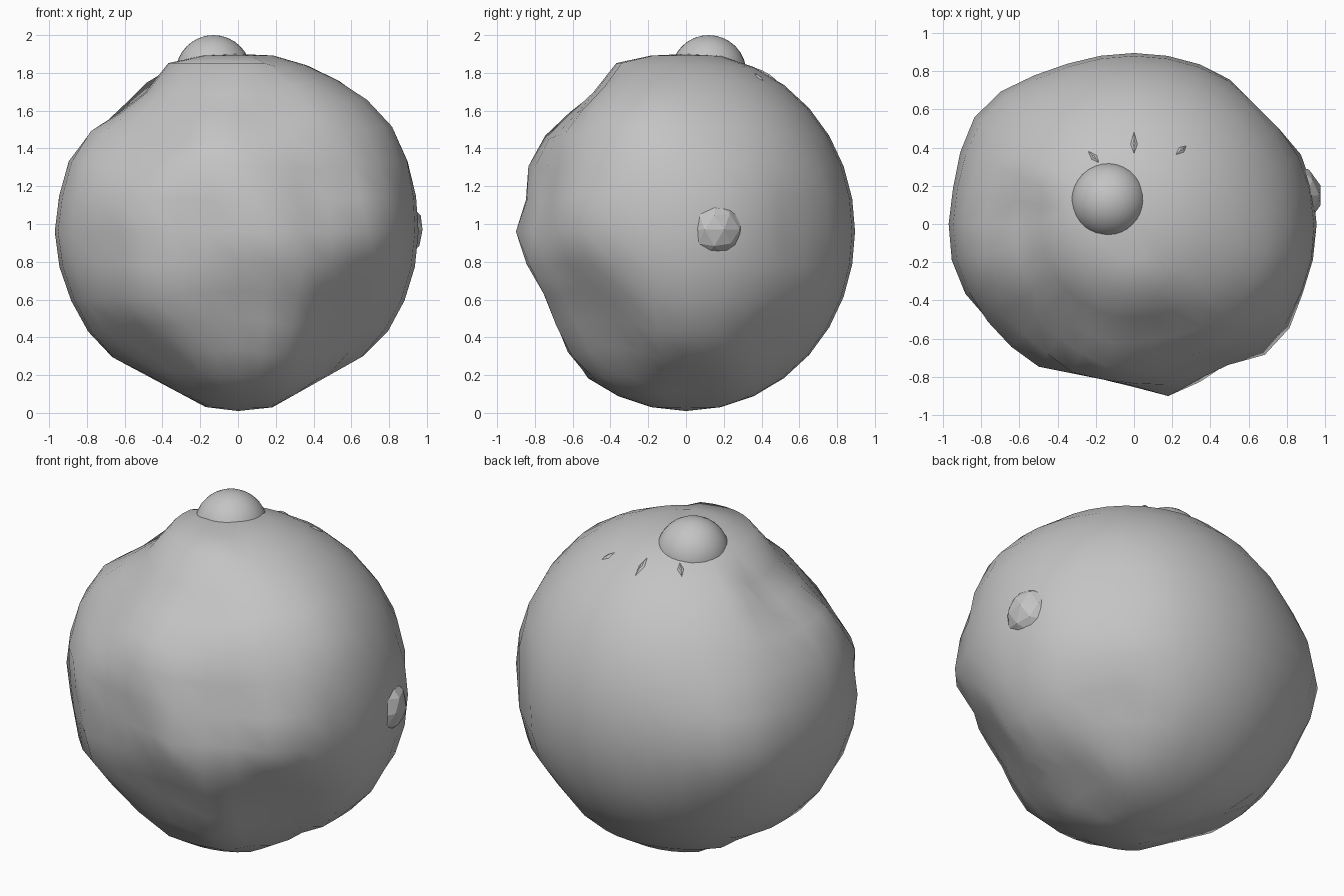
import bpy, bmesh, math
from mathutils import Matrix, Vector

if "Cube" in bpy.data.objects:
    bpy.data.objects.remove(bpy.data.objects["Cube"])

stone = bpy.data.materials.new("plain_grey")
stone.use_nodes = True
grey = (0.55, 0.55, 0.55, 1)
stone.diffuse_color = grey
stone.node_tree.nodes["Principled BSDF"].inputs["Base Color"].default_value = grey

CENTRE = Vector((0, 0, 0.96))
SEGMENTS, RINGS = 32, 16


def add_object(name, bm, location, smooth_angle=None):
    mesh = bpy.data.meshes.new(name)
    bm.to_mesh(mesh)
    bm.free()
    mesh.materials.append(stone)
    obj = bpy.data.objects.new(name, mesh)
    obj.location = location
    bpy.context.collection.objects.link(obj)
    if smooth_angle:
        bpy.ops.object.select_all(action='DESELECT')
        obj.select_set(True)
        bpy.context.view_layer.objects.active = obj
        bpy.ops.object.shade_smooth_by_angle(angle=math.radians(smooth_angle))
    return obj


# Flattened patches: outward direction and distance from the centre
flats = [
    ((-0.2, -1, 0), 0.83),          # front
    ((0.4, -0.9, 0.2), 0.85),       # front, left of the point
    ((0.6, -0.6, -0.5), 0.83),      # under the left front ridge
    ((0, -0.9, -0.4), 0.82),        # lower front
    ((0.1, -0.7, 0.7), 0.87),       # upper front
    ((-0.5, -0.6, 0.6), 0.85),      # upper right front
    ((-0.7, -0.7, -0.1), 0.89),     # right front
    ((-0.5, -0.5, -0.7), 0.87),     # lower right front
    ((-0.47, 0, -0.88), 0.9),       # lower right
    ((0.49, 0, -0.87), 0.9),        # lower left
    ((0.55, 0.55, -0.6), 0.89),     # lower left back
    ((0.7, 0.7, 0), 0.89),          # left back
    ((-0.7, 0, 0.7), 0.9),          # upper right
]
flats = [(Vector(d).normalized(), dist) for d, dist in flats]

# Raised points: direction, height, sharpness
bumps = [
    ((0.2, -0.9, -0.07), 0.035, 60),
    ((0.75, -0.62, 0.04), 0.055, 50),
    ((-0.8, 0.6, 0), 0.07, 20),
    ((-0.8, -0.1, 0.5), 0.03, 40),
    ((-0.95, -0.15, 0), 0.02, 30),
    ((0.3, -0.65, -0.65), 0.03, 60),
    ((0.78, -0.28, 0.55), 0.055, 18),
]
bumps = [(Vector(d).normalized(), h, s) for d, h, s in bumps]

# Lumpy body
bm = bmesh.new()
bmesh.ops.create_uvsphere(bm, u_segments=SEGMENTS, v_segments=RINGS, radius=1)
for v in bm.verts:
    d = v.co.normalized()
    ring = round(math.acos(max(-1, min(1, d.z))) / math.pi * RINGS)
    azimuth = math.degrees(math.atan2(d.y, d.x)) % 360
    r = Vector((d.x * 0.955, d.y * 0.895, d.z * 0.95)).length
    for n, dist in flats:
        if d.dot(n) > 0.5:
            r = min(r, dist / d.dot(n))
    for n, height, sharp in bumps:
        r += height * math.exp(-sharp * (1 - d.dot(n)))
    # Overhanging lip round the crown
    if 165 < azimuth < 295:
        r = {1: 0.95, 2: 0.965, 3: 0.885, 4: min(r, 0.89)}.get(ring, r)
    if ring == 0:
        r = 0.94
    v.co = d * r
add_object("lumpy_body", bm, CENTRE, 45)

# Ball on the crown
bm = bmesh.new()
bmesh.ops.create_uvsphere(bm, u_segments=SEGMENTS, v_segments=RINGS, radius=0.2)
add_object("crown_ball", bm, (-0.13, 0.12, 1.8), 40)

# Faceted pebble in the side
bm = bmesh.new()
bmesh.ops.create_icosphere(bm, subdivisions=2, radius=0.165)
add_object("side_pebble", bm, (0.82, 0.15, 0.97))

# Thin slivers behind the ball, laid flat on the body
for name, x, y, length, angle in (("middle_sliver", 0, 0.42, 0.075, 90),
                                  ("left_sliver", 0.25, 0.39, 0.045, 45),
                                  ("right_sliver", -0.21, 0.35, 0.05, 130)):
    bm = bmesh.new()
    bmesh.ops.create_cone(bm, segments=4, radius1=1, radius2=0.3, depth=1, cap_ends=True)
    bmesh.ops.scale(bm, vec=(length, 0.018, 0.009), verts=bm.verts)
    flat = Vector((x / 0.955, y / 0.895, 0))
    height = 0.95 * math.sqrt(1 - flat.length_squared)
    normal = Vector((flat.x, flat.y, height)).normalized()
    turn = math.radians(angle)
    side = normal.cross(Vector((math.cos(turn), math.sin(turn), 0))).normalized()
    basis = Matrix((side.cross(normal), side, normal)).transposed()
    sliver = add_object(name, bm, CENTRE + Vector((x, y, height)))
    sliver.rotation_euler = basis.to_euler()
